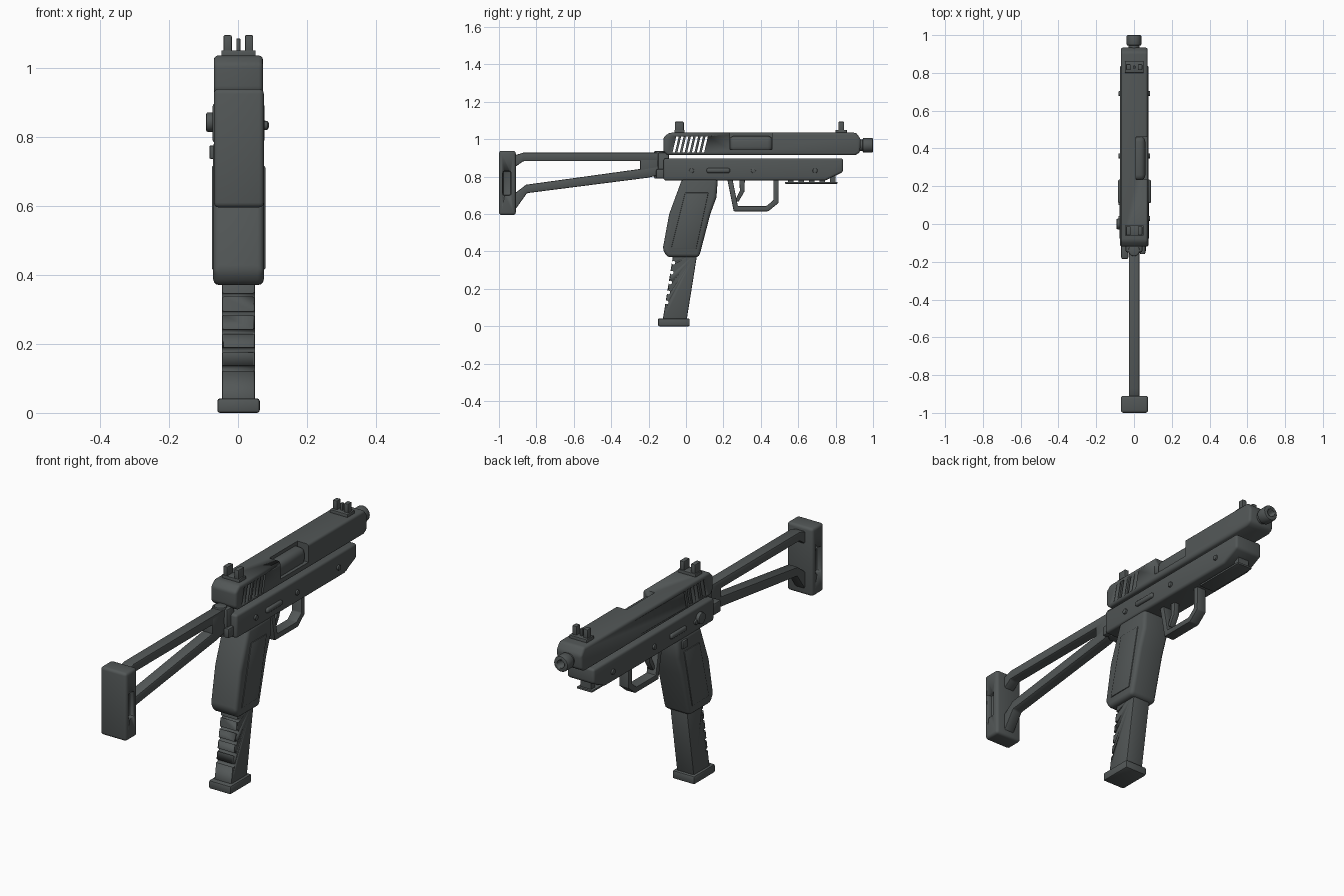
import bpy, bmesh, math
from mathutils import Matrix, Vector

if "Cube" in bpy.data.objects:
    bpy.data.objects.remove(bpy.data.objects["Cube"])


def material(name, rgb):
    m = bpy.data.materials.new(name)
    m.use_nodes = True
    m.diffuse_color = (*rgb, 1)
    m.node_tree.nodes["Principled BSDF"].inputs["Base Color"].default_value = (*rgb, 1)
    return m


GREY = material("dark grey", (0.085, 0.095, 0.095))


def finish(name, bm, bevel=0.0, segments=2):
    bmesh.ops.recalc_face_normals(bm, faces=bm.faces)
    mesh = bpy.data.meshes.new(name)
    bm.to_mesh(mesh)
    bm.free()
    mesh.materials.append(GREY)
    ob = bpy.data.objects.new(name, mesh)
    bpy.context.collection.objects.link(ob)
    bpy.ops.object.select_all(action='DESELECT')
    bpy.context.view_layer.objects.active = ob
    ob.select_set(True)
    if bevel:
        mod = ob.modifiers.new("Bevel", 'BEVEL')
        mod.width, mod.segments = bevel, segments
        mod.limit_method, mod.angle_limit = 'ANGLE', math.radians(35)
        bpy.ops.object.modifier_apply(modifier="Bevel")
    bpy.ops.object.shade_smooth_by_angle(angle=math.radians(32))
    return ob


def prism(name, points, x0, x1, bevel=0.0, segments=2):
    """Side profile of (y, z) points, extruded from x0 to x1."""
    bm = bmesh.new()
    face = bm.faces.new([bm.verts.new((x0, y, z)) for y, z in points])
    out = bmesh.ops.extrude_face_region(bm, geom=[face])
    verts = [v for v in out["geom"] if isinstance(v, bmesh.types.BMVert)]
    bmesh.ops.translate(bm, vec=(x1 - x0, 0, 0), verts=verts)
    return finish(name, bm, bevel, segments)


def box(name, x, y, z, bevel=0.0, segments=2):
    pts = [(y[0], z[0]), (y[1], z[0]), (y[1], z[1]), (y[0], z[1])]
    return prism(name, pts, x[0], x[1], bevel, segments)


def rod(name, start, end, radius, sides=24, bevel=0.0):
    a, b = Vector(start), Vector(end)
    turn = (b - a).to_track_quat('Z', 'Y').to_matrix().to_4x4()
    bm = bmesh.new()
    bmesh.ops.create_cone(bm, cap_ends=True, segments=sides, radius1=radius, radius2=radius,
                          depth=(b - a).length, matrix=Matrix.Translation((a + b) / 2) @ turn)
    return finish(name, bm, bevel)


def cut(target, cutters):
    for c in cutters:
        c.hide_render = True
        mod = target.modifiers.new("Cut", 'BOOLEAN')
        mod.operation, mod.solver, mod.object = 'DIFFERENCE', 'EXACT', c
        bpy.context.view_layer.objects.active = target
        bpy.ops.object.modifier_apply(modifier="Cut")
        bpy.data.objects.remove(c)


# Upper receiver with slanted rear slots and ejection port
upper = prism("upper_receiver", [(-.12, .935), (-.1, .915), (.905, .915), (.93, .93), (.935, 1.0),
              (.91, 1.035), (-.09, 1.035), (-.12, 1.01)], -.07, .072, .012, 3)
slots = []
for i in range(7):
    y = -.072 + i * .026
    slots.append(prism("slot_cutter", [(y, .93), (y + .013, .93), (y + .033, 1.015), (y + .02, 1.015)], -.2, .2))
cut(upper, slots + [box("port_cutter", (.01, .2), (.235, .46), (.945, 1.1))])
box("bolt", (-.02, .06), (.23, .465), (.93, 1.018), .03, 4)

# Barrel with bored muzzle
rod("barrel_neck", (0, .9, .968), (0, .95, .968), .03)
muzzle = rod("muzzle", (0, .945, .968), (0, 1, .968), .039, 32, .006)
cut(muzzle, [rod("bore_cutter", (0, .955, .968), (0, 1.1, .968), .02)])

# Lower receiver, pins and controls
prism("lower_receiver", [(-.12, .78), (.745, .78), (.84, .825), (.84, .898), (-.12, .898)],
      -.074, .077, .012, 3)
for i, y in enumerate((.03, .36, .69)):
    rod(f"receiver_pin_{i + 1}", (-.083, y, .832), (.086, y, .832), .013, 16, .003)
box("side_latch", (-.086, .09), (.11, .235), (.82, .846), .01, 3)
rod("selector_knob", (-.092, 0, .842), (-.07, 0, .842), .028, 24, .004)
box("magazine_release", (-.083, -.06), (.1, .14), (.735, .775), .005)

# Accessory rail under the front
box("rail_plate", (-.042, .042), (.53, .81), (.762, .772), .002)
for i in range(5):
    y = .545 + i * .056
    box(f"rail_lug_{i + 1}", (-.03, .03), (y, y + .03), (.768, .785 if i < 4 else .815))

# Pistol grip with raised side panels
prism("grip", [(-.02, .79), (.17, .79), (.163, .69), (.13, .6), (.07, .37), (-.1, .37), (-.125, .41),
      (-.09, .6)], -.072, .075, .018, 3)
panel = [(-.005, .715), (.12, .715), (.055, .415), (-.08, .415)]
for side, x0, x1 in (("right", -.076, -.06), ("left", .06, .079)):
    prism(f"{side}_grip_panel", panel, x0, x1, .004)

# Magazine with witness holes and floor plate
mag = prism("magazine", [(-.125, .03), (.003, .03), (.062, .4), (-.066, .4)], -.047, .049, .006)
holes = []
for i in range(5):
    y, z = -.067 - i * .009, .34 - i * .053
    holes.append(rod("hole_cutter", (-.2, y, z), (.2, y, z), .01, 12))
cut(mag, holes)
box("magazine_base", (-.06, .063), (-.15, .02), (0, .042), .008)

# Trigger and guard
prism("trigger_guard", [(.22, .79), (.255, .615), (.44, .615), (.495, .66), (.495, .79), (.467, .79),
      (.467, .674), (.43, .643), (.277, .643), (.248, .79)], -.026, .028, .004)
prism("trigger", [(.285, .79), (.315, .79), (.312, .72), (.28, .665), (.262, .672), (.288, .725)],
      -.014, .016, .003)

# Sights: flat base with paired ears, centre pin on the front one
for part, y0, y1, e0, e1 in (("rear", -.062, -.008, -.06, -.012), ("front", .8, .86, .815, .846)):
    box(f"{part}_sight_base", (-.048, .051), (y0, y1), (1.025, 1.05), .003)
    for side, x in (("right", -.03), ("left", .032)):
        box(f"{part}_sight_{side}_ear", (x - .012, x + .012), (e0, e1), (1.04, 1.094), .004)
box("front_sight_pin", (-.005, .007), (.822, .838), (1.04, 1.084), .002)

# Folding stock hinge
box("hinge_block", (-.045, .045), (-.15, -.09), (.8, .93), .01)
rod("hinge_pin", (0, -.14, .79), (0, -.14, .937), .03, 24, .005)
box("hinge_catch", (-.068, -.03), (-.185, -.11), (.8, .86), .008)
box("hinge_lug", (.03, .06), (-.16, -.1), (.79, .84), .008)

# Stock frame
prism("stock_top_bar", [(-.93, .91), (-.93, .84), (-.87, .883), (-.14, .883), (-.14, .928), (-.87, .928)],
      -.027, .029, .006)
prism("stock_lower_bar", [(-.93, .6), (-.85, .712), (-.2, .795), (-.14, .81), (-.14, .86), (-.24, .842),
      (-.855, .757), (-.93, .7)], -.027, .029, .006)
box("stock_front_web", (-.027, .029), (-.245, -.15), (.81, .92), .006)

# Shoulder pad with side recesses
pad = box("shoulder_pad", (-.07, .075), (-1, -.91), (.595, .938), .014, 3)
cut(pad, [box(f"recess_cutter", x, (-.98, -.935), (.7, .83), .01)
          for x in ((-.2, -.045), (.05, .2))])
